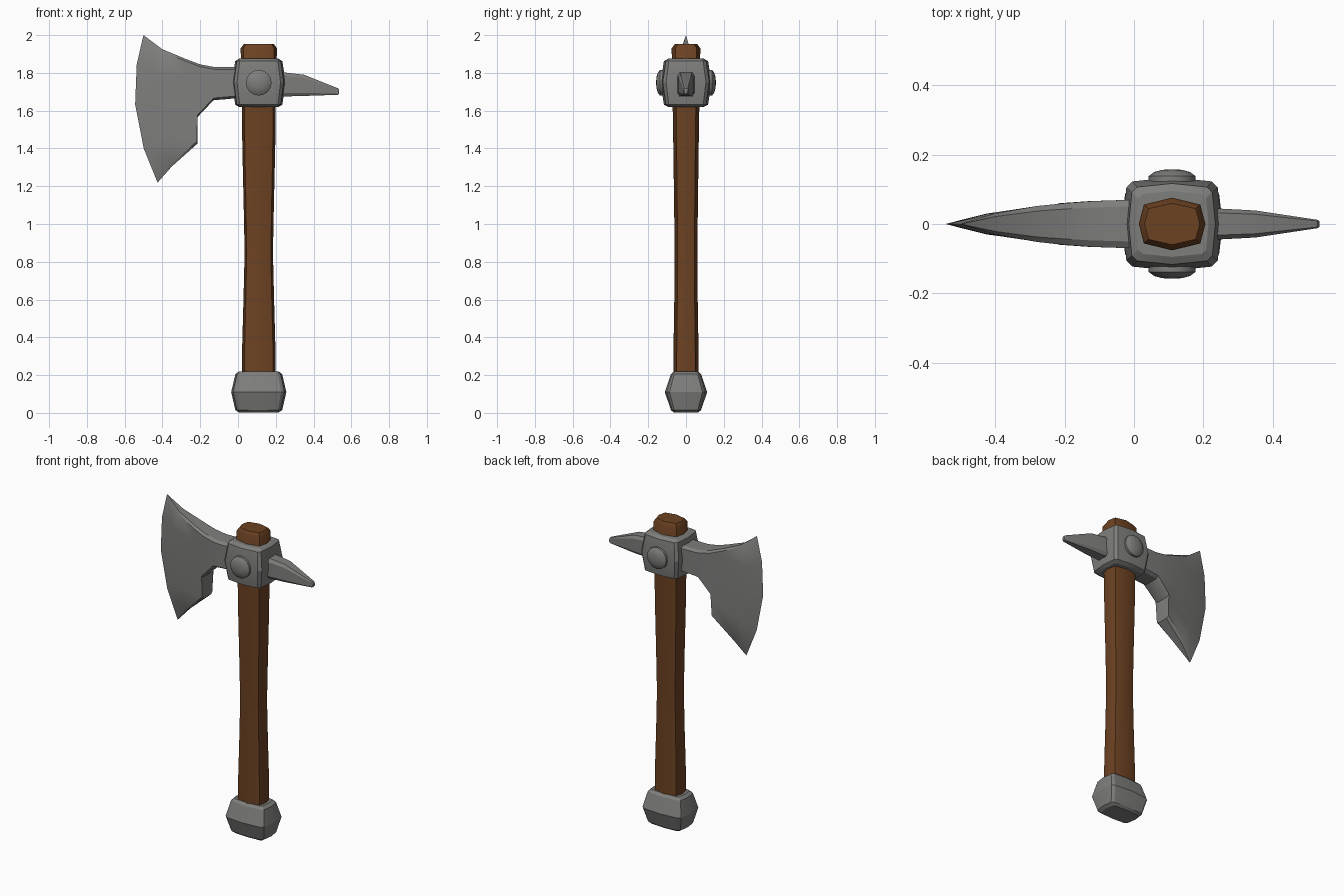
import bpy, math

cube = bpy.data.objects.get("Cube")
if cube:
    bpy.data.objects.remove(cube, do_unlink=True)

CX = 0.11  # handle axis


def material(name, rgb):
    m = bpy.data.materials.new(name)
    m.use_nodes = True
    m.diffuse_color = (*rgb, 1)
    m.node_tree.nodes["Principled BSDF"].inputs["Base Color"].default_value = (*rgb, 1)
    return m


steel = material("grey steel", (0.21, 0.21, 0.205))
wood = material("brown wood", (0.15, 0.054, 0.016))


def loft(name, rings, mat, angle=30):
    """Skin equal-length rings of points and cap both ends."""
    n = len(rings[0])
    verts = [p for ring in rings for p in ring]
    faces = [(i * n + j, i * n + (j + 1) % n, (i + 1) * n + (j + 1) % n, (i + 1) * n + j)
             for i in range(len(rings) - 1) for j in range(n)]
    faces += [tuple(reversed(range(n))), tuple(range(len(verts) - n, len(verts)))]
    mesh = bpy.data.meshes.new(name)
    mesh.from_pydata(verts, [], faces)
    mesh.materials.append(mat)
    obj = bpy.data.objects.new(name, mesh)
    bpy.context.collection.objects.link(obj)
    bpy.ops.object.select_all(action='DESELECT')
    obj.select_set(True)
    bpy.context.view_layer.objects.active = obj
    # Weld collapsed points and make normals consistent
    bpy.ops.object.mode_set(mode='EDIT')
    bpy.ops.mesh.select_all(action='SELECT')
    bpy.ops.mesh.remove_doubles(threshold=0.0005)
    bpy.ops.mesh.normals_make_consistent(inside=False)
    bpy.ops.object.mode_set(mode='OBJECT')
    bpy.ops.object.shade_smooth_by_angle(angle=math.radians(angle))
    return obj


def mirrored(quarter):
    """Close a quarter outline, from +x round to +y, into a full outline."""
    half = quarter + [(-x, y) for x, y in reversed(quarter[:-1])]
    return half + [(x, -y) for x, y in reversed(half[1:-1])]


def stack(name, outline, levels, mat, angle=30):
    """Loft a unit outline through (z, half width x, half width y) levels."""
    return loft(name, [[(CX + x * hx, y * hy, z) for x, y in outline]
                       for z, hx, hy in levels], mat, angle)


# Wooden handle with a slim waist
grip = mirrored([(1, 0), (0.85, 0.74), (0, 1)])
stack("handle", grip, [(0.1, 0.09, 0.068), (0.35, 0.088, 0.066), (0.6, 0.081, 0.062),
                       (0.85, 0.075, 0.06), (1.1, 0.08, 0.063), (1.4, 0.087, 0.067),
                       (1.65, 0.09, 0.071), (1.93, 0.096, 0.076), (1.952, 0.08, 0.06)],
      wood, 45)

# Barrel-shaped steel collar and pommel with chamfered corners
block = mirrored([(1, 0), (0.93, 0.78), (0.81, 0.91), (0, 1)])
stack("head_block", block, [(1.62, 0.105, 0.095), (1.632, 0.125, 0.117), (1.75, 0.142, 0.135),
                            (1.862, 0.125, 0.117), (1.875, 0.105, 0.095)], steel, 20)
stack("pommel", block, [(0.002, 0.105, 0.065), (0.015, 0.124, 0.08), (0.11, 0.146, 0.112),
                        (0.205, 0.124, 0.08), (0.22, 0.105, 0.065)], steel, 20)

# Domed rivets on both broad sides
for side, label in ((-1, "front"), (1, "back")):
    rings = [[(CX + r * math.cos(a * math.tau / 16), side * y, 1.748 + r * math.sin(a * math.tau / 16))
              for a in range(16)]
             for y, r in ((0.11, 0.068), (0.138, 0.068), (0.15, 0.052), (0.156, 0.03), (0.158, 0.01))]
    loft(label + "_rivet", rings, steel, 50)

# Bearded blade: top x, z, bottom x, z, half thickness, forward bulge
stations = [(0.02, 1.83, 0.02, 1.668, 0.071, 0), (-0.12, 1.83, -0.13, 1.655, 0.066, 0),
            (-0.2, 1.845, -0.215, 1.565, 0.06, 0), (-0.28, 1.875, -0.215, 1.425, 0.052, 0.01),
            (-0.4, 1.925, -0.35, 1.305, 0.03, 0.05), (-0.5, 2.0, -0.425, 1.22, 0, 0.08)]
rings = []
for xt, zt, xb, zb, half, bulge in stations:
    margin = 0.012 / (zt - zb)
    side = []
    for u, thick in ((0, 0.72), (margin, 1), (0.2, 1), (0.47, 1), (0.77, 1), (1 - margin, 1), (1, 0.72)):
        side.append((xt + (xb - xt) * u - bulge * 4 * u * (1 - u), half * thick, zt + (zb - zt) * u))
    rings.append(side + [(x, -y, z) for x, y, z in reversed(side)])
loft("axe_blade", rings, steel, 30)

# Tapering rear spike with chamfered top and bottom
rings = []
for x, top, bottom, half in ((0.2, 1.808, 1.674, 0.047), (0.35, 1.79, 1.678, 0.039),
                             (0.53, 1.718, 1.684, 0.012), (0.536, 1.708, 1.69, 0.008)):
    inset = (top - bottom) * 0.15
    side = [(x, half * 0.72, top), (x, half, top - inset),
            (x, half, bottom + inset), (x, half * 0.72, bottom)]
    rings.append(side + [(px, -y, z) for px, y, z in reversed(side)])
loft("rear_spike", rings, steel, 25)
